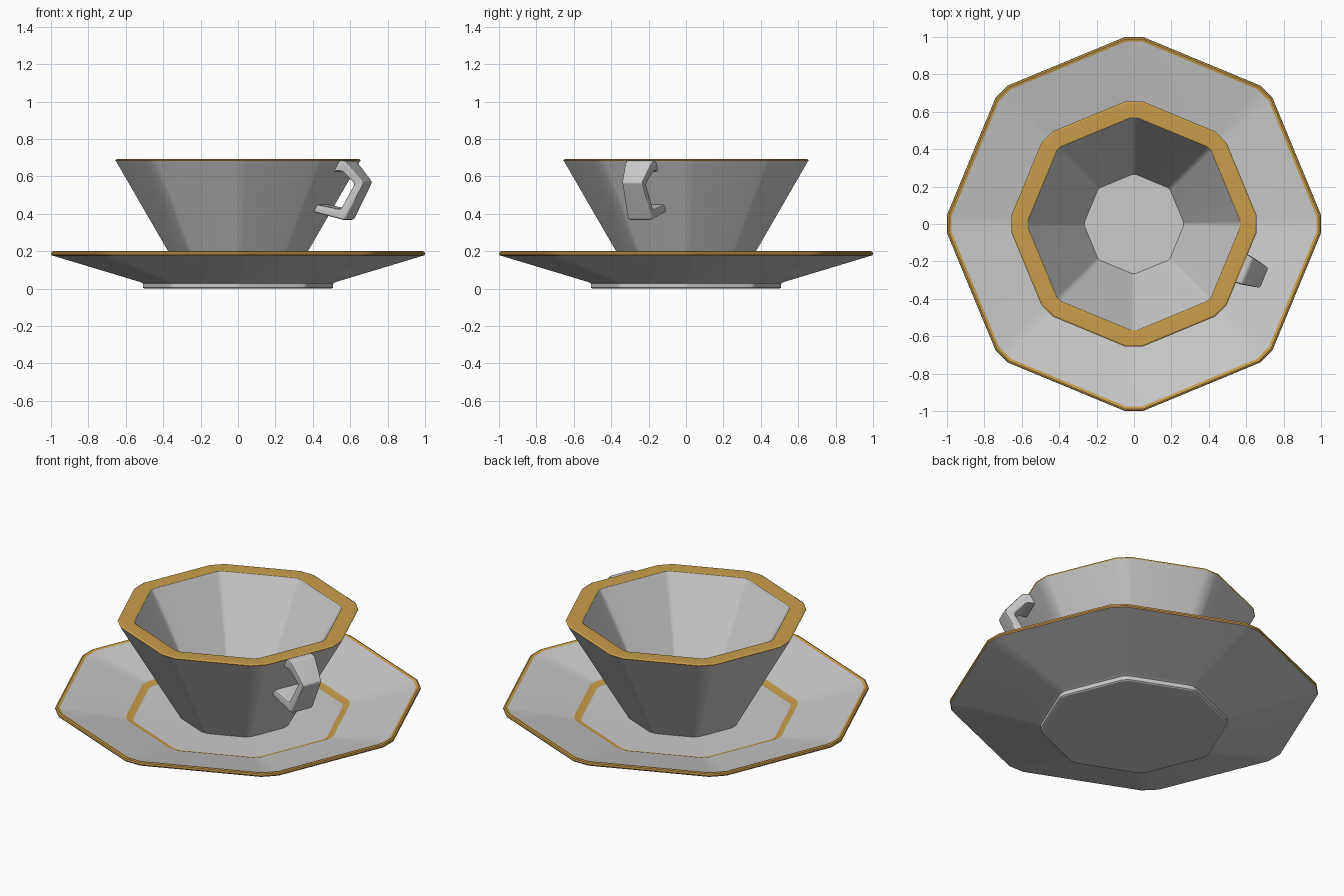
import bpy, bmesh, math
from mathutils import Vector

if "Cube" in bpy.data.objects:
    bpy.data.objects.remove(bpy.data.objects["Cube"])

gold = bpy.data.materials.new("gold_trim")
gold.diffuse_color = (0.58, 0.34, 0.07, 1)
gold.use_nodes = True
gold.node_tree.nodes["Principled BSDF"].inputs["Base Color"].default_value = gold.diffuse_color
china = bpy.data.materials.new("china")
china.diffuse_color = (0.8, 0.8, 0.8, 1)
china.use_nodes = True
china.node_tree.nodes["Principled BSDF"].inputs["Base Color"].default_value = china.diffuse_color


def finish(bm, name, angle=30):
    bmesh.ops.recalc_face_normals(bm, faces=bm.faces)
    me = bpy.data.meshes.new(name)
    bm.to_mesh(me)
    bm.free()
    me.materials.append(china)
    me.materials.append(gold)
    ob = bpy.data.objects.new(name, me)
    bpy.context.collection.objects.link(ob)
    bpy.ops.object.select_all(action='DESELECT')
    ob.select_set(True)
    bpy.context.view_layer.objects.active = ob
    bpy.ops.object.shade_smooth_by_angle(angle=math.radians(angle))
    wn = ob.modifiers.new("face_weighted", 'WEIGHTED_NORMAL')
    wn.keep_sharp = True
    return ob


def octagon_lathe(name, profile, gold_bands):
    """Stack of octagons with clipped corners; profile = (corner radius, z, half clip width)."""
    bm = bmesh.new()
    rings = []
    for r, z, c in profile:
        ring = []
        for k in range(8):
            for s in (-1, 1):
                a = k * math.pi / 4
                ring.append(bm.verts.new((r * math.cos(a) - s * c * math.sin(a),
                                          r * math.sin(a) + s * c * math.cos(a), z)))
        rings.append(ring)
    for i in range(len(rings) - 1):
        lo, hi = rings[i], rings[i + 1]
        for j in range(16):
            n = (j + 1) % 16
            f = bm.faces.new((lo[j], lo[n], hi[n], hi[j]))
            f.material_index = 1 if i in gold_bands else 0
    bm.faces.new(rings[0])
    bm.faces.new(rings[-1])
    return finish(bm, name)


# saucer: foot, sloping underside, gold rim, dish, gold inner ring, flat well
octagon_lathe("saucer", [
    (0.50, 0.0, 0.02), (0.508, 0.005, 0.02), (0.508, 0.028, 0.02), (0.525, 0.036, 0.022),
    (0.996, 0.178, 0.048), (1.0, 0.185, 0.048), (0.998, 0.196, 0.048), (0.99, 0.2, 0.046),
    (0.975, 0.195, 0.044), (0.615, 0.117, 0.025), (0.575, 0.102, 0.02)], {4, 5, 6, 7, 9})

# cup: tapered wall, gold rim, hollow inside
octagon_lathe("cup", [
    (0.315, 0.10, 0.018), (0.322, 0.11, 0.02), (0.652, 0.681, 0.045), (0.656, 0.687, 0.045),
    (0.648, 0.692, 0.042), (0.575, 0.692, 0.018), (0.568, 0.688, 0.016),
    (0.39, 0.37, 0.012), (0.265, 0.15, 0.01)], {2, 3, 4, 5})

# handle: angular band in the middle of one cup face, narrower away from the cup
outer = [(0.575, 0.685, 0.085), (0.655, 0.685, 0.08), (0.757, 0.57, 0.06),
         (0.645, 0.365, 0.07), (0.455, 0.412, 0.08)]
inner = [(0.56, 0.625, 0.085), (0.632, 0.628, 0.08), (0.697, 0.56, 0.06),
         (0.62, 0.425, 0.07), (0.465, 0.455, 0.08)]
ang = math.radians(-22.5)
out = Vector((math.cos(ang), math.sin(ang), 0))
side = Vector((-math.sin(ang), math.cos(ang), 0))
bm = bmesh.new()
rings = []
for (r0, z0, w), (r1, z1, _) in zip(outer, inner):
    rings.append([bm.verts.new(out * r + side * t + Vector((0, 0, z)))
                  for r, z, t in ((r0, z0, -w), (r0, z0, w), (r1, z1, w), (r1, z1, -w))])
for a, b in zip(rings, rings[1:]):
    for j in range(4):
        n = (j + 1) % 4
        bm.faces.new((a[j], a[n], b[n], b[j]))
bm.faces.new(rings[0])
bm.faces.new(rings[-1])
bmesh.ops.recalc_face_normals(bm, faces=bm.faces)
bmesh.ops.bevel(bm, geom=bm.edges[:], offset=0.012, segments=2, profile=0.5, affect='EDGES')
finish(bm, "handle", 40)
